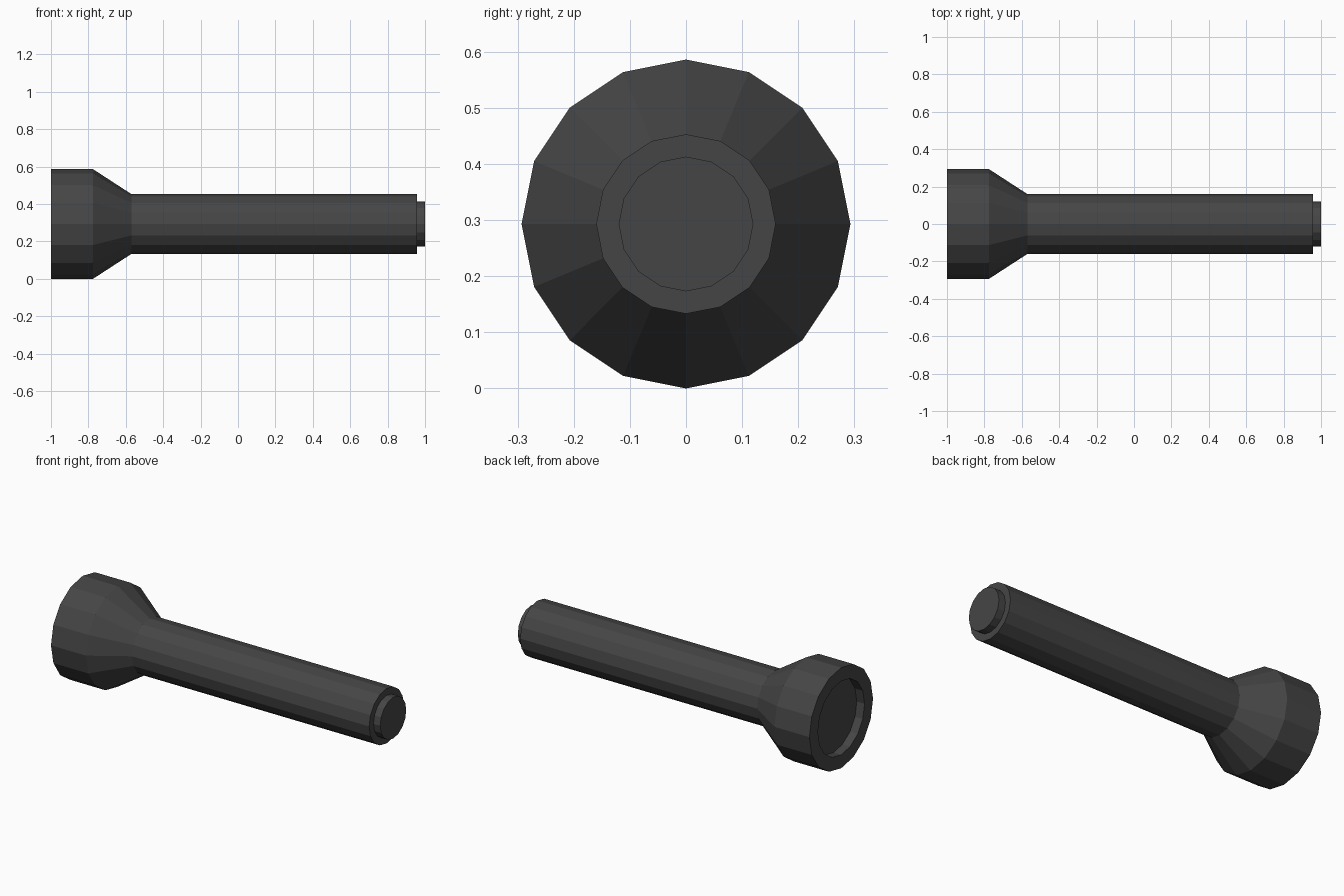
import bpy
import bmesh
from math import cos, sin, tau

cube = bpy.data.objects.get("Cube")
if cube:
    bpy.data.objects.remove(cube)

SIDES = 16
AXIS_Z = 0.293

# One dark grey for the whole torch
grey = bpy.data.materials.new("dark grey")
grey.use_nodes = True
colour = (0.06, 0.06, 0.06, 1)
grey.diffuse_color = colour
bsdf = grey.node_tree.nodes["Principled BSDF"]
bsdf.inputs["Base Color"].default_value = colour
bsdf.inputs["Roughness"].default_value = 0.8


def lathe(name, profile, cap_start=False, cap_end=False):
    """Turn (x, radius) points around the long axis, with flat facets."""
    bm = bmesh.new()
    rings = [[bm.verts.new((x, r * sin(tau * i / SIDES), r * cos(tau * i / SIDES)))
              for i in range(SIDES)] for x, r in profile]
    for a, b in zip(rings, rings[1:]):
        for i in range(SIDES):
            j = (i + 1) % SIDES
            bm.faces.new((a[i], a[j], b[j], b[i]))
    if cap_start:
        bm.faces.new(rings[0][::-1])
    if cap_end:
        bm.faces.new(rings[-1])
    bmesh.ops.recalc_face_normals(bm, faces=bm.faces)
    mesh = bpy.data.meshes.new(name)
    bm.to_mesh(mesh)
    bm.free()
    mesh.materials.append(grey)
    obj = bpy.data.objects.new(name, mesh)
    obj.location.z = AXIS_Z
    bpy.context.collection.objects.link(obj)
    return obj


# Body: recessed lens, rim, head, cone, handle, stepped tail button
lathe("torch_body", [
    (-0.95, 0.215), (-1.0, 0.215),
    (-1.0, 0.293), (-0.775, 0.293),
    (-0.57, 0.16), (0.957, 0.16),
    (0.957, 0.12), (1.0, 0.12),
], cap_start=True, cap_end=True)
